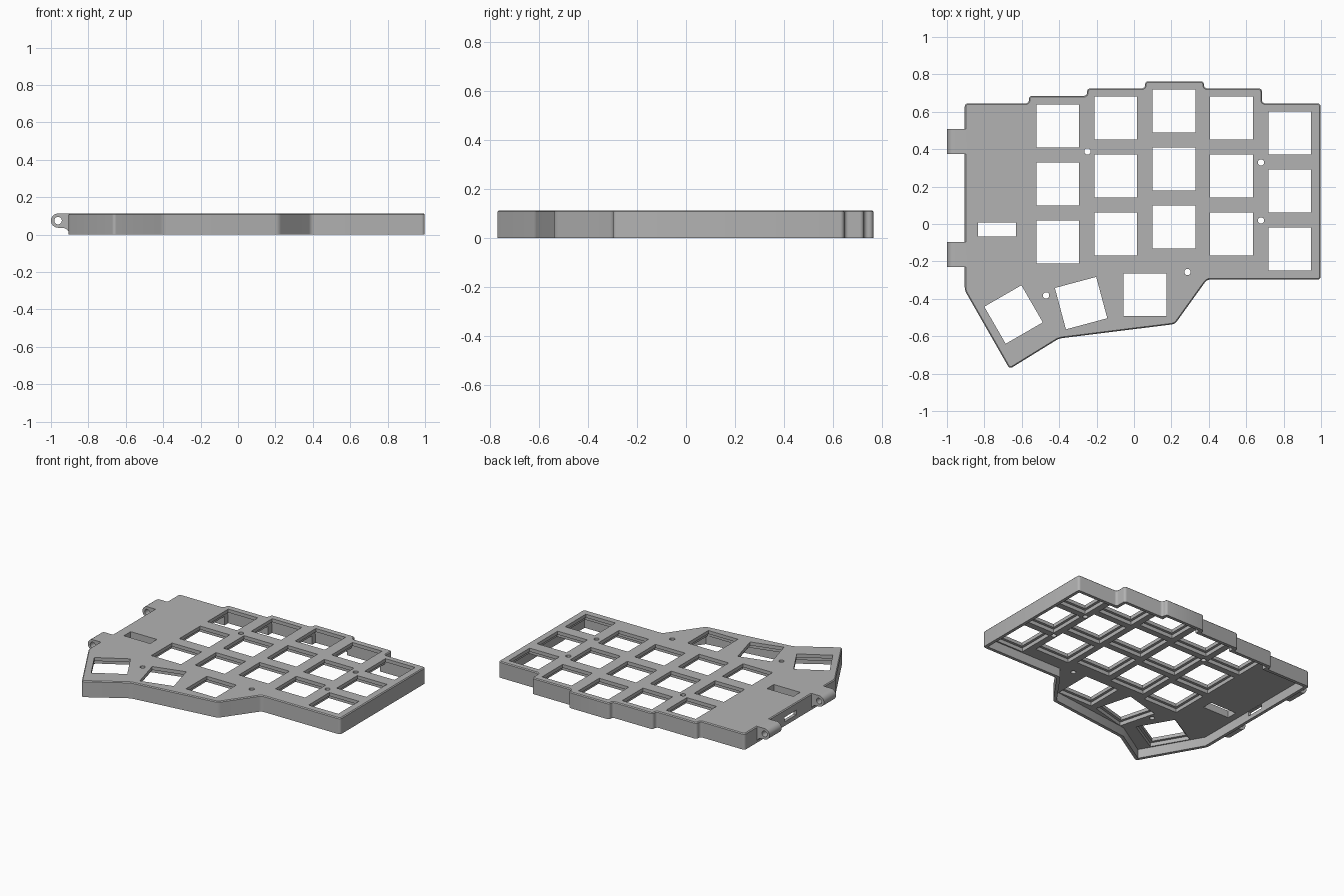
import bpy, bmesh, math
from mathutils import Vector, Matrix

cube = bpy.data.objects.get("Cube")
if cube:
    bpy.data.objects.remove(cube, do_unlink=True)

GREY = (0.45, 0.45, 0.45, 1)
mat = bpy.data.materials.new("grey plastic")
mat.use_nodes = True
mat.diffuse_color = GREY
mat.node_tree.nodes["Principled BSDF"].inputs["Base Color"].default_value = GREY

TOP, PLATE, WALL = 0.113, 0.05, 0.022
KEY, PITCH = 0.229, 0.31


def new_object(name, bm):
    bmesh.ops.recalc_face_normals(bm, faces=bm.faces)
    mesh = bpy.data.meshes.new(name)
    bm.to_mesh(mesh)
    bm.free()
    mesh.materials.append(mat)
    obj = bpy.data.objects.new(name, mesh)
    bpy.context.collection.objects.link(obj)
    return obj


def prism(name, points, z0, z1, radius=0, chamfer=0):
    """Extruded outline with rounded corners and a chamfered top rim."""
    bm = bmesh.new()
    face = bm.faces.new([bm.verts.new((x, y, z0)) for x, y in points])
    geom = bmesh.ops.extrude_face_region(bm, geom=[face])["geom"]
    bmesh.ops.translate(bm, vec=(0, 0, z1 - z0),
                        verts=[v for v in geom if isinstance(v, bmesh.types.BMVert)])
    if radius:
        upright = [e for e in bm.edges if abs(e.verts[0].co.z - e.verts[1].co.z) > 1e-4]
        bmesh.ops.bevel(bm, geom=upright, offset=radius, segments=4, profile=0.5, affect='EDGES')
    if chamfer:
        rim = [e for e in bm.edges if min(v.co.z for v in e.verts) > z1 - 1e-4]
        bmesh.ops.bevel(bm, geom=rim, offset=chamfer, segments=1, affect='EDGES')
    return new_object(name, bm)


def box(name, centre, size, angle=0):
    bm = bmesh.new()
    bmesh.ops.create_cube(bm, size=1, matrix=Matrix.Translation(centre)
                          @ Matrix.Rotation(math.radians(angle), 4, 'Z')
                          @ Matrix.Diagonal((*size, 1)))
    return new_object(name, bm)


def cylinder(name, centre, radius, depth, axis='Z'):
    turn = Matrix.Rotation(math.pi / 2, 4, 'X') if axis == 'Y' else Matrix()
    bm = bmesh.new()
    bmesh.ops.create_cone(bm, cap_ends=True, segments=24, radius1=radius, radius2=radius,
                          depth=depth, matrix=Matrix.Translation(centre) @ turn)
    return new_object(name, bm)


def inset(points, distance):
    """Offset a counter-clockwise outline inwards."""
    result = []
    for i, p in enumerate(points):
        p = Vector(p)
        a = (p - Vector(points[i - 1])).normalized()
        b = (Vector(points[(i + 1) % len(points)]) - p).normalized()
        na, nb = Vector((-a.y, a.x)), Vector((-b.y, b.x))
        result.append(p + (na + nb) * distance / (1 + na.dot(nb)))
    return result


def cut(obj, cutters):
    for cutter in cutters:
        cutter.hide_render = True
        mod = obj.modifiers.new("cut", 'BOOLEAN')
        mod.operation, mod.solver, mod.object = 'DIFFERENCE', 'EXACT', cutter
        bpy.context.view_layer.objects.active = obj
        bpy.ops.object.modifier_apply(modifier=mod.name)
        bpy.data.objects.remove(cutter, do_unlink=True)


def smooth(obj):
    bpy.ops.object.select_all(action='DESELECT')
    obj.select_set(True)
    bpy.context.view_layer.objects.active = obj
    bpy.ops.object.shade_smooth_by_angle(angle=math.radians(30))


# Case outline, counter-clockwise, stepped along the back
outline = [(-0.905, -0.355), (-0.665, -0.775), (-0.401, -0.612), (0.219, -0.535),
           (0.39, -0.297), (0.998, -0.297), (0.998, 0.645), (0.684, 0.645),
           (0.684, 0.725), (0.374, 0.725), (0.374, 0.763), (0.059, 0.763),
           (0.059, 0.725), (-0.251, 0.725), (-0.251, 0.685), (-0.562, 0.685),
           (-0.562, 0.645), (-0.905, 0.645)]
case = prism("case_shell", outline, 0, TOP, radius=0.017, chamfer=0.006)
cutters = [prism("cavity", inset(outline, WALL), -0.1, TOP - PLATE)]

# Key openings: finger columns, then the fanned thumb keys
keys = [(x, y - row * PITCH, 0)
        for x, y in ((-0.408, 0.524), (-0.098, 0.566), (0.213, 0.604), (0.522, 0.566), (0.833, 0.487))
        for row in range(3)]
keys += [(0.058, -0.378, 0), (-0.283, -0.423, 15), (-0.644, -0.484, 30)]
for x, y, angle in keys:
    cutters.append(box("key_hole", (x, y, 0.1), (KEY, KEY, 0.3), angle))
    # wider clip relief under each opening
    cutters.append(box("clip_relief", (x, y, TOP - 0.024 - 0.05), (KEY + 0.036, KEY + 0.036, 0.1), angle))

# Screw holes
for x, y in ((-0.249, 0.388), (0.679, 0.329), (0.679, 0.019), (0.286, -0.257), (-0.47, -0.382)):
    cutters.append(cylinder("screw_hole", (x, y, 0.1), 0.017, 0.3))

# Slot in the top plate and port in the left wall
cutters.append(box("top_slot", (-0.733, -0.03, 0.1), (0.203, 0.075, 0.3)))
cutters.append(box("port", (-0.9, 0.14, 0.045), (0.1, 0.13, 0.032)))
cut(case, cutters)
smooth(case)

# Hinge lugs on the left wall: rounded tab in x-z, extruded along y
CX, CZ, R = -0.962, 0.075, 0.038
profile = [(CX + R * math.cos(t), CZ + R * math.sin(t))
           for t in (math.radians(90 + 15 * i) for i in range(13))]
profile += [(-0.93, 0.035), (-0.915, 0.028), (-0.905, 0.015), (-0.89, 0.015), (-0.89, TOP)]
for name, y in (("back_hinge_lug", 0.44), ("front_hinge_lug", -0.162)):
    lug = prism(name, profile, -0.067, 0.067)
    lug.data.transform(Matrix.Translation((0, y, 0)) @ Matrix.Rotation(math.pi / 2, 4, 'X'))
    cut(lug, [cylinder("pin_hole", (CX, y, CZ), 0.02, 0.3, 'Y')])
    smooth(lug)
